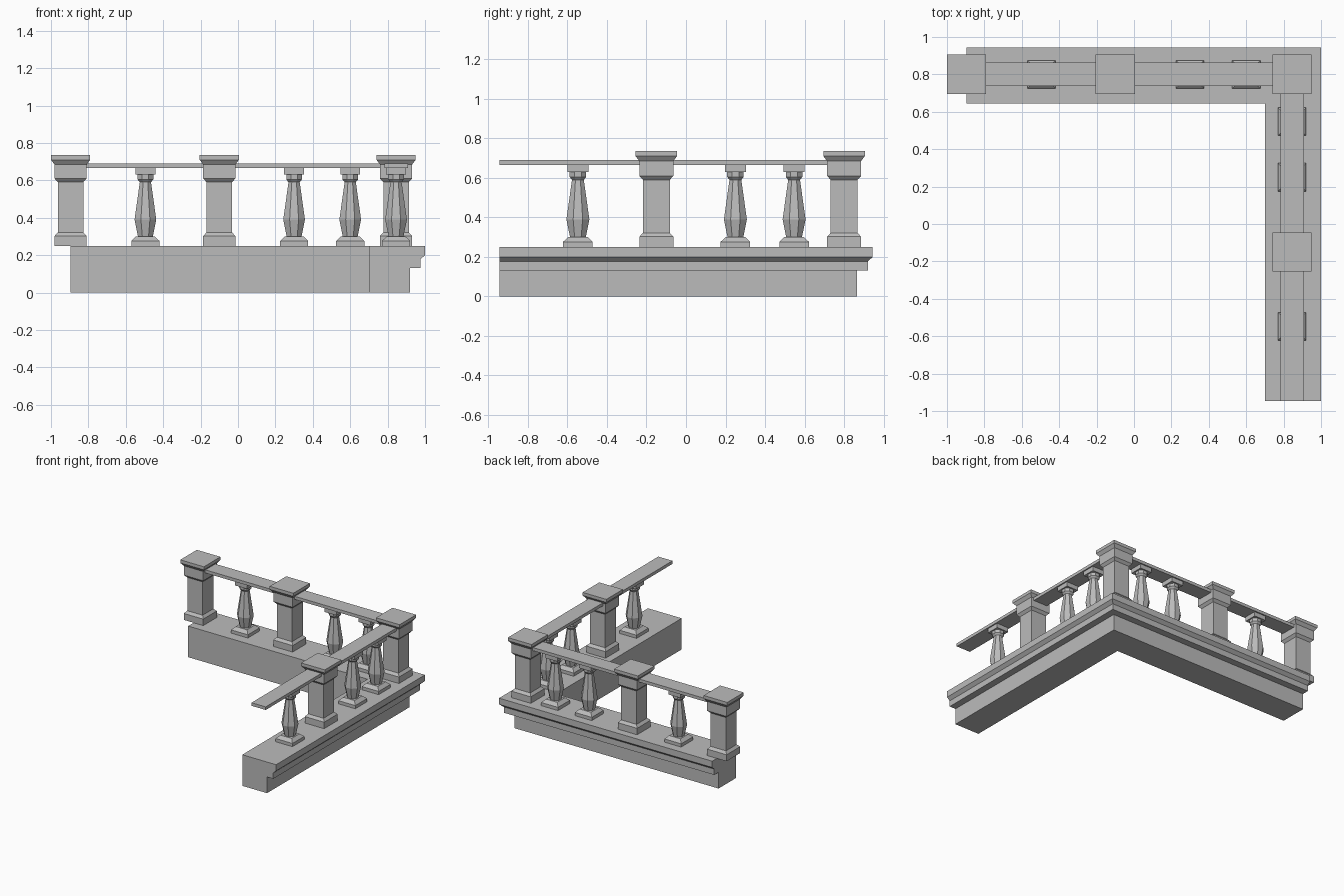
import bpy, bmesh, math
from mathutils import Vector

cube = bpy.data.objects.get("Cube")
if cube:
    bpy.data.objects.remove(cube, do_unlink=True)

stone = bpy.data.materials.new("grey_stone")
stone.use_nodes = True
grey = (0.5, 0.5, 0.5, 1)
stone.diffuse_color = grey
bsdf = next(n for n in stone.node_tree.nodes if n.type == 'BSDF_PRINCIPLED')
bsdf.inputs["Base Color"].default_value = grey


def loft(bm, rings):
    """Skin closed rings of points and cap both ends."""
    loops = [[bm.verts.new(p) for p in ring] for ring in rings]
    for a, b in zip(loops, loops[1:]):
        n = len(a)
        for i in range(n):
            j = (i + 1) % n
            bm.faces.new((a[i], a[j], b[j], b[i]))
    bm.faces.new(loops[0])
    bm.faces.new(loops[-1])


def stack(bm, profile, sides):
    """Upright prism whose (half width, height) follows the profile."""
    def ring(half, z):
        r = half / math.cos(math.pi / sides)
        angles = [2 * math.pi * (i + 0.5) / sides for i in range(sides)]
        return [(r * math.cos(a), r * math.sin(a), z) for a in angles]
    loft(bm, [ring(h, z) for h, z in profile])


def finish(bm, name):
    bmesh.ops.recalc_face_normals(bm, faces=bm.faces[:])
    mesh = bpy.data.meshes.new(name)
    bm.to_mesh(mesh)
    bm.free()
    mesh.materials.append(stone)
    return mesh


def place(name, mesh, location=(0, 0, 0)):
    obj = bpy.data.objects.new(name, mesh)
    obj.location = location
    bpy.context.collection.objects.link(obj)
    return obj


def sweep_corner(name, section, corner, end_x, end_y):
    """Sweep (inset, height) section along both wings, mitred at the corner."""
    cx, cy = corner
    bm = bmesh.new()
    loft(bm, [
        [(end_x, cy - d, z) for d, z in section],
        [(cx - d, cy - d, z) for d, z in section],
        [(cx - d, end_y, z) for d, z in section],
    ])
    return place(name, finish(bm, name))


# Moulded plinth: plain inside, stepped outside
plinth = [(0.30, 0), (0.08, 0), (0.08, 0.13), (0.025, 0.13),
          (0.025, 0.177), (0, 0.2), (0, 0.25), (0.30, 0.25)]
sweep_corner("plinth", plinth, (1.0, 0.945), -0.895, -0.945)

# Flat handrail
rail = [(-0.063, 0.665), (-0.063, 0.69), (0.063, 0.69), (0.063, 0.665)]
line_x, line_y = 0.845, 0.80
sweep_corner("handrail", rail, (line_x, line_y), -0.895, -0.945)

# Square posts
bm = bmesh.new()
stack(bm, [(0.086, 0.25), (0.086, 0.302), (0.068, 0.322), (0.068, 0.59),
           (0.086, 0.61), (0.086, 0.685), (0.105, 0.71), (0.105, 0.735)], 4)
post = finish(bm, "post")
for x, y in [(-0.895, line_y), (-0.10, line_y), (line_x, line_y), (line_x, -0.15)]:
    place("post", post, (x, y, 0))

# Balusters: square foot, octagonal vase, square head
bm = bmesh.new()
stack(bm, [(0.075, 0.25), (0.075, 0.276), (0.05, 0.3)], 4)
stack(bm, [(0.039, 0.296), (0.058, 0.39), (0.03, 0.59),
           (0.042, 0.605), (0.042, 0.632)], 8)
stack(bm, [(0.053, 0.63), (0.053, 0.667)], 4)
baluster = finish(bm, "baluster")
for x in (-0.495, 0.30, 0.60):
    place("back_baluster", baluster, (x, line_y, 0))
for y in (-0.547, 0.25, 0.547):
    place("side_baluster", baluster, (line_x, y, 0))
